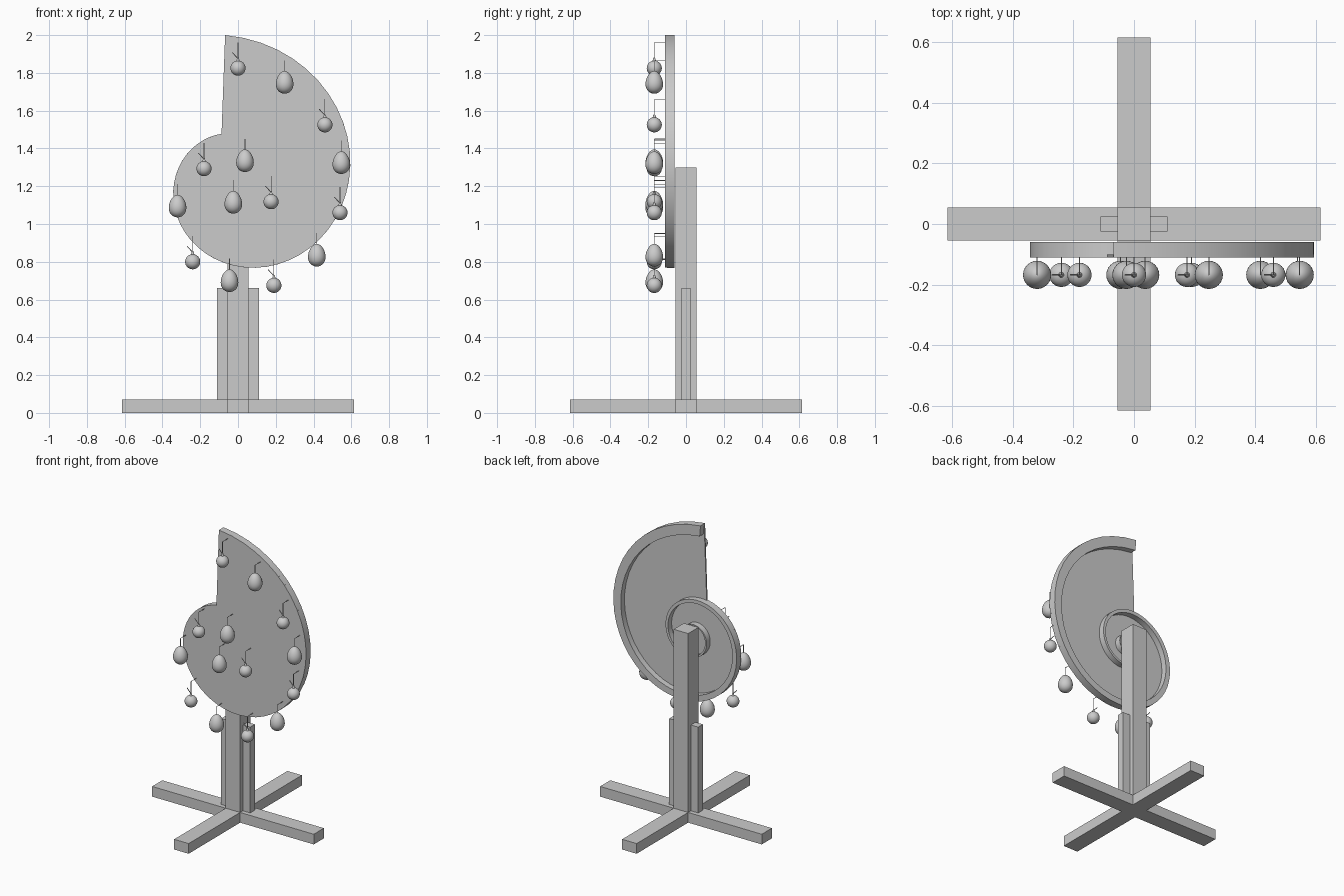
import bpy, bmesh, math
from mathutils import Vector

if "Cube" in bpy.data.objects:
    bpy.data.objects.remove(bpy.data.objects["Cube"])

CX, CZ, R0, B, T0 = 0.0, 1.22, 0.783, 0.175, math.radians(95)


def finish(bm, name, smooth=True):
    bmesh.ops.recalc_face_normals(bm, faces=bm.faces[:])
    me = bpy.data.meshes.new(name)
    bm.to_mesh(me)
    bm.free()
    ob = bpy.data.objects.new(name, me)
    bpy.context.collection.objects.link(ob)
    if smooth:
        bpy.ops.object.select_all(action='DESELECT')
        ob.select_set(True)
        bpy.context.view_layer.objects.active = ob
        bpy.ops.object.shade_smooth_by_angle(angle=math.radians(35))
    return ob


def prism(name, pts, offset, smooth=False):
    bm = bmesh.new()
    f = bm.faces.new([bm.verts.new(p) for p in pts])
    r = bmesh.ops.extrude_face_region(bm, geom=[f])
    bmesh.ops.translate(bm, vec=offset, verts=[v for v in r['geom'] if isinstance(v, bmesh.types.BMVert)])
    return finish(bm, name, smooth)


def box(name, x0, x1, y0, y1, z0, z1):
    return prism(name, [(x0, y0, z0), (x1, y0, z0), (x1, y1, z0), (x0, y1, z0)], (0, 0, z1 - z0))


def rod(bm, a, b, r, r2=None, n=6):
    a, b = Vector(a), Vector(b)
    d = b - a
    res = bmesh.ops.create_cone(bm, cap_ends=True, segments=n, radius1=r,
                                radius2=r if r2 is None else r2, depth=d.length)
    q = Vector((0, 0, 1)).rotation_difference(d)
    for v in res['verts']:
        v.co = q @ v.co + (a + b) / 2


def spiral(t, k=1.0, y=0.0):
    # logarithmic spiral, t = angle wound inwards from the tip
    r = R0 * math.exp(-B * t) * k
    return (CX + r * math.cos(T0 - t), y, CZ + r * math.sin(T0 - t))


# Crossed feet
w, L = 0.055, 0.615
cross = []
for i in range(4):
    c, s = round(math.cos(i * math.pi / 2)), round(math.sin(i * math.pi / 2))
    for x, y in ((w, -w), (L, -w), (L, w)):
        cross.append((x * c - y * s, x * s + y * c, 0))
prism("crossed_feet", cross, (0, 0, 0.07))

# Post and side braces
box("post", -w, w, -w, w, 0.07, 1.30)
for side, n in ((-1, "left"), (1, "right")):
    xs = sorted((side * w, side * 0.11))
    box(n + "_brace", xs[0], xs[1], -0.025, 0.025, 0.07, 0.66)

# Spiral front panel
end = math.radians(346.3)
prism("shell_panel", [spiral(end * i / 48, 1, -0.11) for i in range(49)], (0, 0.01, 0), True)

# Tapering spiral rim on the back
bm = bmesh.new()
N = 130
rings = []
for i in range(N + 1):
    t = i / N * math.radians(940)
    rings.append([bm.verts.new(spiral(t, k, y)) for k, y in
                  ((1, -0.10), (1, -0.06), (0.905, -0.06), (0.905, -0.10))])
for a, b in zip(rings, rings[1:]):
    for j in range(4):
        bm.faces.new((a[j], a[(j + 1) % 4], b[(j + 1) % 4], b[j]))
bm.faces.new(rings[0])
bm.faces.new(rings[-1])
finish(bm, "spiral_rim")


# Hanging ornaments, each on a hook and thread
def ornament(name, x, z, egg):
    y = -0.168
    top = z + (0.115 if egg else 0.135)
    bm = bmesh.new()
    res = bmesh.ops.create_uvsphere(bm, u_segments=24, v_segments=16, radius=1)
    for v in res['verts']:
        h = v.co.z
        if egg:
            k = 0.046 * (1 - 0.16 * h)
            v.co = (x + v.co.x * k, y + v.co.y * k, z + h * 0.06)
        else:
            v.co = Vector((x, y, z)) + v.co * 0.04
    rod(bm, (x, -0.105, top), (x, y, top), 0.0018)
    rod(bm, (x, y, z + 0.035), (x, y, top), 0.0018)
    if not egg:
        # cap and slanted stem
        rod(bm, (x, y, z + 0.036), (x, y, z + 0.056), 0.01, 0.004, 10)
        rod(bm, (x, y, z + 0.05), (x - 0.03, y, z + 0.083), 0.0025)
    finish(bm, name)


balls = [(0, 1.825), (.46, 1.525), (-.18, 1.293), (.175, 1.118), (.54, 1.06), (-.24, .80), (.19, .675)]
eggs = [(.247, 1.75), (.547, 1.325), (.037, 1.335), (-.025, 1.115), (-.32, 1.095), (.417, .835), (-.045, .70)]
for i, (x, z) in enumerate(balls):
    ornament("ball_ornament_%d" % i, x, z, False)
for i, (x, z) in enumerate(eggs):
    ornament("egg_ornament_%d" % i, x, z, True)
